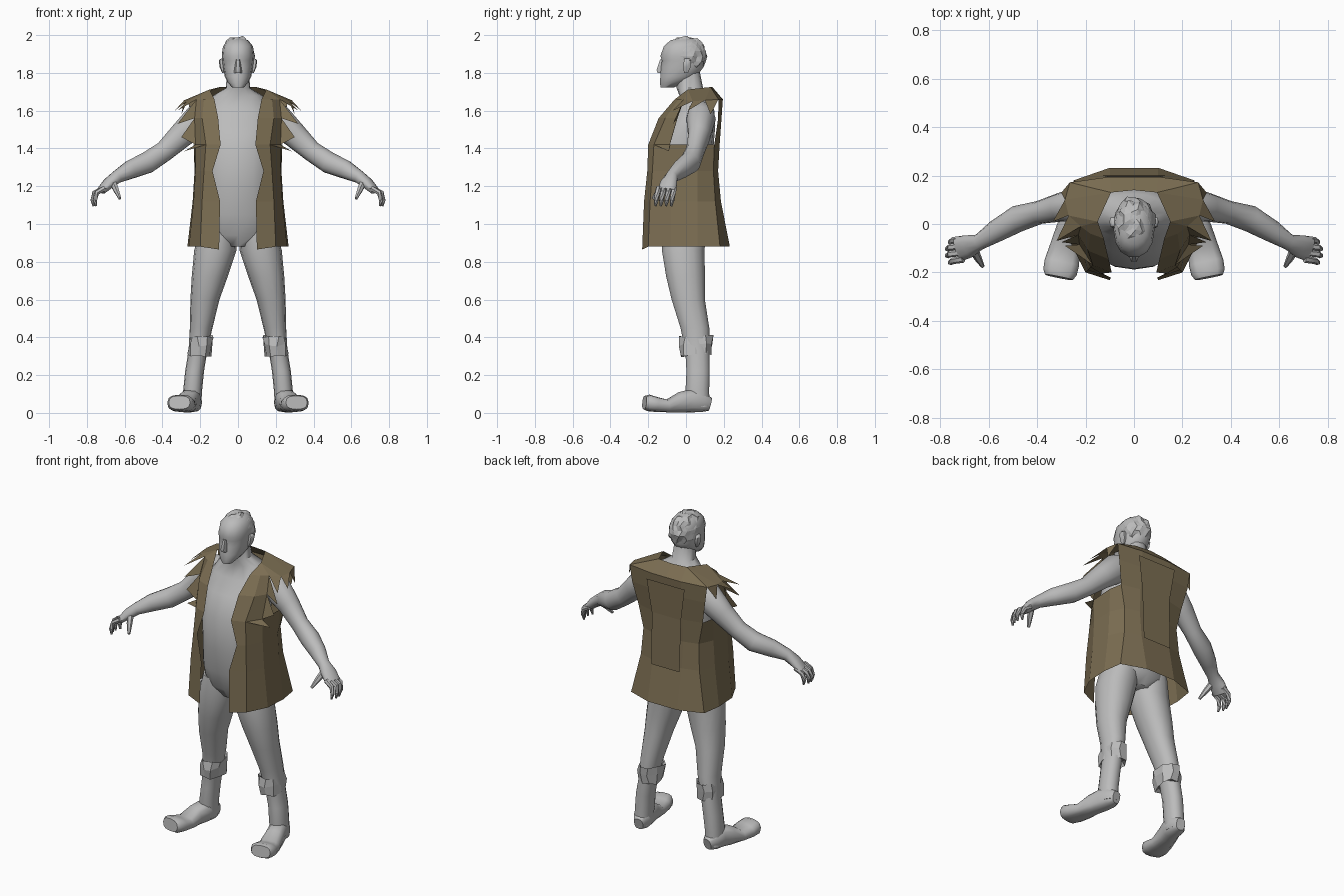
import bpy, bmesh, math, random
from mathutils import Vector

random.seed(4)


def material(name, rgb):
    m = bpy.data.materials.new(name)
    m.diffuse_color = (*rgb, 1)
    return m


GREY = material("plain grey", (0.5, 0.5, 0.5))
BROWN = material("coat brown", (0.20, 0.155, 0.085))


def finish(name, bm, mat, mirror=False, smooth=True):
    bmesh.ops.recalc_face_normals(bm, faces=bm.faces)
    me = bpy.data.meshes.new(name)
    bm.to_mesh(me)
    bm.free()
    me.materials.append(mat)
    for p in me.polygons:
        p.use_smooth = smooth
    if smooth:
        me.set_sharp_from_angle(angle=math.radians(50))
    ob = bpy.data.objects.new(name, me)
    bpy.context.collection.objects.link(ob)
    if mirror:
        ob.modifiers.new("mirror", 'MIRROR')
    return ob


def skin_rings(bm, rings):
    """Bridge a list of vertex rings and cap both ends."""
    for a, b in zip(rings, rings[1:]):
        n = len(a)
        for i in range(n):
            bm.faces.new((a[i], a[(i + 1) % n], b[(i + 1) % n], b[i]))
    bm.faces.new(rings[0])
    bm.faces.new(rings[-1])


def oval(t, power):
    c, s = math.cos(t), math.sin(t)
    return (math.copysign(abs(c) ** power, c), math.copysign(abs(s) ** power, s))


def stack(name, sections, sides=14, mirror=False, jitter=0.0, power=0.9, smooth=True):
    """Horizontal rings: (z, centre x, centre y, radius x, radius y)."""
    bm = bmesh.new()
    rings = []
    for z, cx, cy, rx, ry in sections:
        ring = []
        for i in range(sides):
            c, s = oval(2 * math.pi * i / sides, power)
            j = [random.uniform(-jitter, jitter) for _ in range(3)]
            ring.append(bm.verts.new((cx + rx * c + j[0], cy + ry * s + j[1], z + j[2])))
        rings.append(ring)
    skin_rings(bm, rings)
    return finish(name, bm, GREY, mirror, smooth)


def tube(name, sections, sides=12, power=0.95):
    """Rings square to a path: (x, y, z, half width, half height); mirrored."""
    bm = bmesh.new()
    pts = [Vector(s[:3]) for s in sections]
    rings = []
    for k, (p, sec) in enumerate(zip(pts, sections)):
        t = (pts[min(k + 1, len(pts) - 1)] - pts[max(k - 1, 0)]).normalized()
        side = t.cross(Vector((0, 0, 1))).normalized()
        up = side.cross(t)
        ring = []
        for i in range(sides):
            c, s = oval(2 * math.pi * i / sides, power)
            v = p + side * sec[3] * c + up * sec[4] * s
            v.z = max(v.z, 0)
            ring.append(bm.verts.new(v))
        rings.append(ring)
    skin_rings(bm, rings)
    return finish(name, bm, GREY, True)


# torso and neck
stack("torso", [(0.88, 0, -0.01, 0.09, 0.09), (0.94, 0, -0.005, 0.19, 0.13),
                (1.05, 0, -0.01, 0.20, 0.155), (1.2, 0, -0.02, 0.19, 0.168),
                (1.4, 0, -0.02, 0.20, 0.165), (1.52, 0, 0.015, 0.205, 0.14),
                (1.6, 0, 0.045, 0.19, 0.105), (1.68, 0, 0.045, 0.13, 0.08),
                (1.72, 0, 0.02, 0.065, 0.07), (1.82, 0, 0.01, 0.055, 0.06)], 16)

# legs and rolled cuffs
stack("leg", [(0.98, 0.10, -0.005, 0.10, 0.12), (0.86, 0.12, -0.015, 0.112, 0.115),
              (0.72, 0.15, -0.002, 0.095, 0.105), (0.6, 0.175, 0.012, 0.077, 0.09),
              (0.45, 0.195, 0.047, 0.06, 0.078), (0.33, 0.212, 0.06, 0.05, 0.065),
              (0.22, 0.23, 0.064, 0.05, 0.063), (0.12, 0.24, 0.06, 0.05, 0.064),
              (0.03, 0.243, 0.068, 0.048, 0.058)], mirror=True)
stack("trouser_cuff", [(0.385, 0.197, 0.05, 0.055, 0.07), (0.405, 0.197, 0.052, 0.064, 0.088),
                       (0.36, 0.2, 0.052, 0.066, 0.09), (0.305, 0.202, 0.052, 0.062, 0.085),
                       (0.32, 0.205, 0.055, 0.05, 0.065)], 9, True, 0.009, smooth=False)

# feet, turned outwards
tube("foot", [(0.235, 0.128, 0.045, 0.028, 0.035), (0.24, 0.09, 0.055, 0.05, 0.052),
              (0.25, 0.03, 0.065, 0.053, 0.062), (0.27, -0.03, 0.055, 0.055, 0.055),
              (0.285, -0.1, 0.037, 0.064, 0.034), (0.298, -0.16, 0.045, 0.072, 0.04),
              (0.306, -0.2, 0.053, 0.07, 0.044), (0.31, -0.22, 0.055, 0.058, 0.036)], power=0.75)

# arms with palms
tube("arm", [(0.13, 0.07, 1.60, 0.06, 0.06), (0.205, 0.08, 1.555, 0.078, 0.085),
             (0.30, 0.07, 1.47, 0.06, 0.068), (0.39, 0.048, 1.385, 0.048, 0.055),
             (0.48, 0.022, 1.325, 0.055, 0.058), (0.57, -0.03, 1.288, 0.046, 0.05),
             (0.64, -0.075, 1.25, 0.033, 0.035), (0.685, -0.092, 1.215, 0.048, 0.03),
             (0.725, -0.105, 1.175, 0.05, 0.02)])

# fingers and thumb
for i in range(4):
    y = -0.062 - 0.028 * i
    reach = (0, 0.012, 0.012, 0)[i]
    tube(f"finger_{i + 1}", [(0.705, y, 1.19, 0.014, 0.015), (0.748 + reach, y - 0.006, 1.165, 0.014, 0.014),
                             (0.758 + reach, y - 0.012, 1.125, 0.012, 0.012),
                             (0.752 + reach, y - 0.016, 1.095, 0.006, 0.006)], 6)
tube("thumb", [(0.665, -0.1, 1.225, 0.02, 0.02), (0.645, -0.14, 1.18, 0.016, 0.016),
               (0.625, -0.175, 1.135, 0.008, 0.008)], 6)

# head
stack("head", [(1.722, 0, -0.1, 0.03, 0.035), (1.75, 0, -0.072, 0.055, 0.068),
               (1.78, 0, -0.04, 0.07, 0.098), (1.83, 0, -0.02, 0.079, 0.115),
               (1.865, 0, -0.018, 0.083, 0.112), (1.89, 0, -0.018, 0.085, 0.12),
               (1.94, 0, -0.015, 0.08, 0.105), (1.972, 0, -0.01, 0.055, 0.075),
               (1.985, 0, 0, 0.02, 0.03)])
stack("nose", [(1.8, 0, -0.135, 0.02, 0.018), (1.815, 0, -0.135, 0.02, 0.024),
               (1.87, 0, -0.125, 0.011, 0.014)], 6)
stack("ear", [(1.8, 0.078, 0, 0.006, 0.012), (1.83, 0.085, 0.005, 0.012, 0.022),
              (1.865, 0.09, 0.008, 0.012, 0.022), (1.875, 0.085, 0.005, 0.006, 0.014)], 6, True)

# curly hair: a ruffled shell with the face cut away
bm = bmesh.new()
bmesh.ops.create_icosphere(bm, subdivisions=3, radius=1)
for v in bm.verts:
    k = random.choice((0.94, 1.0, 1.0, 1.08))
    v.co = Vector((v.co.x * 0.088 * k, 0.002 + v.co.y * 0.108 * k, 1.888 + v.co.z * 0.104 * k))
gone = [v for v in bm.verts if v.co.z < 1.80 or (v.co.y < -0.035 and v.co.z < 1.935 + v.co.y * 0.1)]
bmesh.ops.delete(bm, geom=gone, context='VERTS')
for v in bm.verts:
    v.co.z = min(v.co.z, 2.0)
finish("hair", bm, GREY, smooth=False)

# open coat, one half: rows from hem to shoulder, columns from front edge to back centre
rows = [(0.88, [(0.10, -0.232), (0.2, -0.20), (0.26, -0.08), (0.268, 0.06), (0.25, 0.18), (0.1, 0.232)]),
        (1.12, [(0.095, -0.222), (0.19, -0.19), (0.235, -0.08), (0.24, 0.06), (0.2, 0.155), (0.1, 0.185)]),
        (1.28, [(0.135, -0.205), (0.18, -0.178), (0.225, -0.08), (0.23, 0.06), (0.19, 0.145), (0.1, 0.17)]),
        (1.42, [(0.092, -0.2), (0.17, -0.17), (0.225, -0.085), (0.235, 0.07), (0.22, 0.15), (0.1, 0.178)]),
        (1.56, [(0.105, -0.145), (0.19, -0.11), (0.23, -0.045), None, (0.25, 0.17), (0.1, 0.188)]),
        (1.66, [(0.125, -0.06), (0.18, -0.04), (0.22, -0.01), None, (0.265, 0.172), (0.1, 0.195)])]
bm = bmesh.new()
grid = []
for z, pts in rows:
    pts = pts + [(0, pts[-1][1])]
    grid.append([bm.verts.new((p[0], p[1], z - (0.015 if z < 0.9 and i == 0 else 0))) if p else None
                 for i, p in enumerate(pts)])
for a, b in zip(grid, grid[1:]):
    for i in range(6):
        q = (a[i], a[i + 1], b[i + 1], b[i])
        if None not in q:
            bm.faces.new(q)

# shoulder of the coat, between neckline and armhole
top = grid[-1]
neck = [top[0]] + [bm.verts.new(p) for p in ((0.15, 0.01, 1.712), (0.095, 0.13, 1.725), (0, 0.14, 1.725))]
rim = [bm.verts.new(p) for p in ((0.27, 0.035, 1.65), (0.285, 0.1, 1.655))]
for f in ((neck[0], top[1], top[2], neck[1]), (neck[1], top[2], rim[0]), (neck[1], rim[0], rim[1], neck[2]),
          (neck[2], rim[1], top[4]), (neck[2], top[4], top[5]), (neck[2], top[5], top[6], neck[3])):
    bm.faces.new(f)

# torn points around the armhole
for a, b, tip in ((top[2], rim[0], (0.32, -0.07, 1.60)), (rim[0], rim[1], (0.335, 0.01, 1.60)),
                  (rim[1], top[4], (0.30, 0.13, 1.58)), (grid[4][2], top[2], (0.32, -0.07, 1.53)),
                  (grid[3][2], grid[4][2], (0.30, -0.075, 1.46)), (grid[3][1], grid[3][2], (0.285, -0.09, 1.385))):
    bm.faces.new((a, b, bm.verts.new(tip)))
finish("coat", bm, BROWN, True, smooth=False)

# hanging flap on the back of the coat
bm = bmesh.new()
low, mid, high = [[bm.verts.new((x, y, z)) for x in (-w, w)]
                  for w, y, z in ((0.095, 0.2, 1.1), (0.1, 0.192, 1.42), (0.13, 0.2, 1.62))]
for a, b in ((low, mid), (mid, high)):
    bm.faces.new((a[0], a[1], b[1], b[0]))
finish("back_flap", bm, BROWN, smooth=False)
